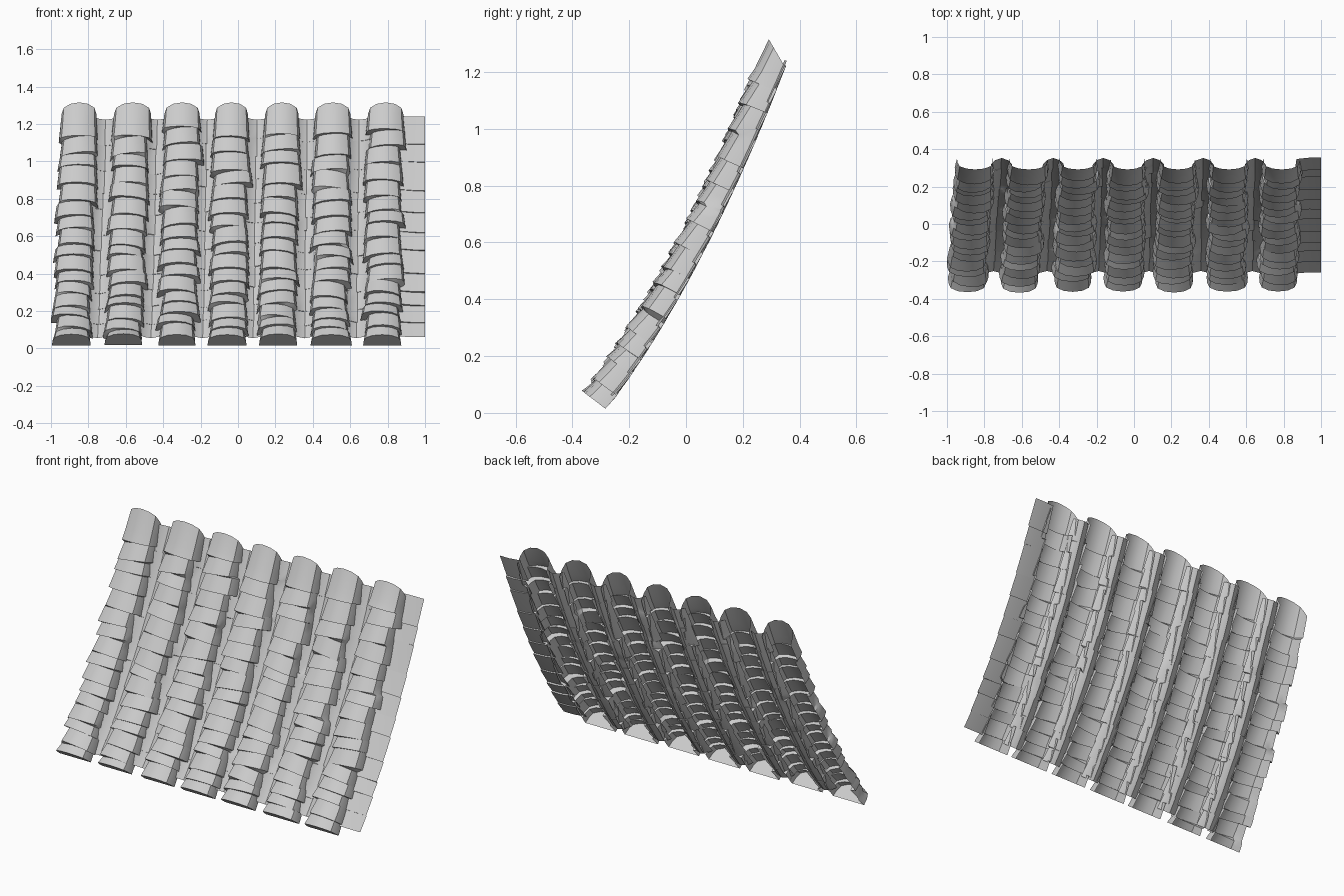
import bpy, bmesh, random
from mathutils import Vector

if "Cube" in bpy.data.objects:
    bpy.data.objects.remove(bpy.data.objects["Cube"])

random.seed(7)
START, CTRL, END = Vector((-0.28, 0.012)), Vector((0.06, 0.46)), Vector((0.35, 1.215))


def slope_point(x, t, h):
    """Point on the sagging roof slope at x, fraction t up, raised h along the normal."""
    p = START * (1 - t) ** 2 + CTRL * 2 * t * (1 - t) + END * t * t
    d = ((CTRL - START) * (1 - t) + (END - CTRL) * t).normalized()
    return Vector((x, p.x - d.y * h, p.y + d.x * h))


def make_column(name, profile, x_bottom, x_top, half, rows, lift, t0, t1,
                jitter, top_skew=0.0, end_cap=False):
    """A run of overlapping tiles: every tile rises to a lip at its lower edge."""
    bm = bmesh.new()
    previous = None
    phase = random.uniform(-0.3, 0.3)
    cuts = [0] + [i + phase + random.uniform(-0.2, 0.2) for i in range(1, rows)] + [rows]
    for r in range(rows):
        shift = random.uniform(-1, 1) * jitter
        tilt = random.uniform(-1, 1) * jitter * 0.8
        rise = lift * random.uniform(0.6, 1.2)
        wide = half + random.uniform(-0.5, 0.5) * jitter
        if r in (0, rows - 1):
            shift, tilt = shift * 0.3, tilt * 0.4

        def ring(k, raise_by, spread):
            verts = []
            base = t0 + (t1 - t0) * k / rows
            for u, h in profile:
                # lip line is slightly crooked from side to side
                t = base + (tilt * u if 0 < k < rows else 0)
                if k == rows:
                    t += top_skew * h
                x = x_bottom + (x_top - x_bottom) * t + shift + u * (wide + spread)
                x = max(-1.0, min(1.0, x))
                verts.append(bm.verts.new(slope_point(x, t, h + raise_by * (0.4 + 0.6 * min(1, h / 0.08)))))
            return verts

        low = ring(cuts[r], rise, 0.005)
        mid = ring((cuts[r] + cuts[r + 1]) / 2, rise * 0.5, 0.001)
        high = ring(cuts[r + 1], 0.0, -0.004)
        strips = [(low, mid), (mid, high)]
        if previous:
            strips.append((previous, low))
        for a, b in strips:
            for i in range(len(a) - 1):
                bm.faces.new((a[i], a[i + 1], b[i + 1], b[i]))
        if r == 0 and end_cap:
            bm.faces.new(list(reversed(low)))
        previous = high
    mesh = bpy.data.meshes.new(name)
    bm.to_mesh(mesh)
    bm.free()
    obj = bpy.data.objects.new(name, mesh)
    bpy.context.collection.objects.link(obj)
    bpy.ops.object.select_all(action='DESELECT')
    obj.select_set(True)
    bpy.context.view_layer.objects.active = obj
    bpy.ops.object.shade_smooth_by_angle(angle=0.6)
    return obj


# Cross-sections: (across, height) for arched cover tiles and hollow gutter tiles
cover = [(-1, 0.0), (-0.97, 0.035), (-0.86, 0.064), (-0.5, 0.083), (0, 0.09),
         (0.5, 0.083), (0.86, 0.064), (0.97, 0.035), (1, 0.0)]
gutter = [(-1, 0.035), (-0.6, 0.012), (0, 0.0), (0.6, 0.012), (1, 0.035)]
flat = [(-1, 0.012), (0, 0.004), (1, 0.004)]

bottoms = [-0.892, -0.612, -0.325, -0.055, 0.215, 0.495, 0.77]
tops = [-0.85, -0.565, -0.298, -0.033, 0.235, 0.505, 0.79]

# Arched cover columns
for i, (b, t) in enumerate(zip(bottoms, tops)):
    make_column(f"cover_tiles_{i + 1}", cover, b, t, 0.1, 16, 0.017, 0.0, 1.0,
                0.012, top_skew=0.5, end_cap=True)

# Gutter columns between the covers
for i in range(6):
    make_column(f"gutter_tiles_{i + 1}", gutter, (bottoms[i] + bottoms[i + 1]) / 2,
                (tops[i] + tops[i + 1]) / 2, 0.06, 11, 0.006, 0.045, 1.005, 0.004)

# Flat edge column on the right
make_column("edge_tiles", flat, 0.93, 0.94, 0.074, 11, 0.02, 0.045, 1.015, 0.003)
